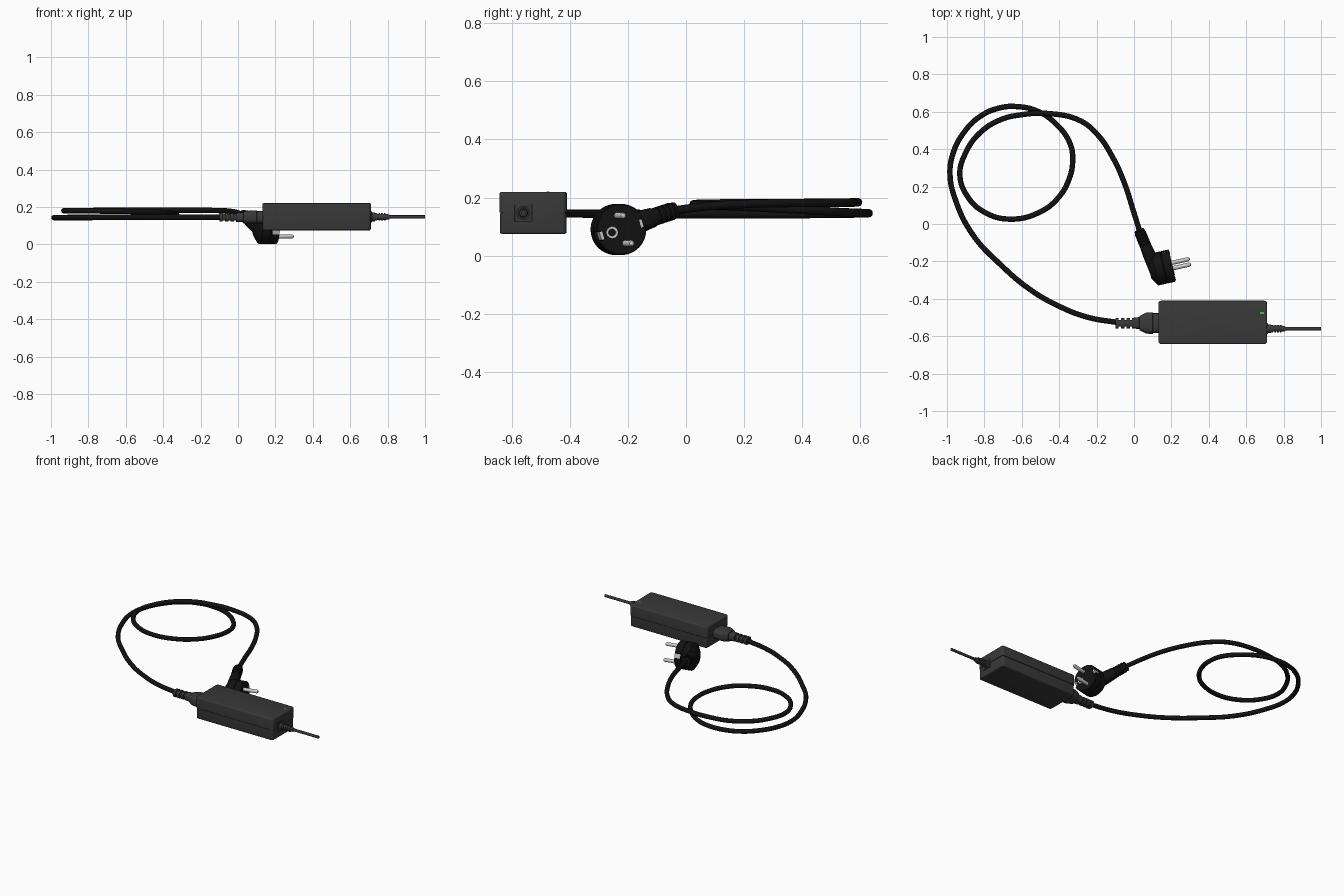
import bpy, bmesh
from math import sin, cos, pi, radians, copysign
from mathutils import Matrix, Vector

if "Cube" in bpy.data.objects:
    bpy.data.objects.remove(bpy.data.objects["Cube"])


def material(name, r, g, b):
    m = bpy.data.materials.new(name)
    m.diffuse_color = (r, g, b, 1)
    m.use_nodes = True
    m.node_tree.nodes["Principled BSDF"].inputs["Base Color"].default_value = m.diffuse_color
    return m


BRICK = material("charcoal_plastic", .04, .04, .04)
BLACK = material("black_rubber", .006, .006, .006)
METAL = material("metal", .6, .6, .6)
GREEN = material("green_light", .03, .6, .05)


def finish(name, bm, mat, mtx):
    bmesh.ops.recalc_face_normals(bm, faces=bm.faces)
    me = bpy.data.meshes.new(name)
    bm.to_mesh(me)
    bm.free()
    ob = bpy.data.objects.new(name, me)
    bpy.context.collection.objects.link(ob)
    ob.matrix_world = mtx
    me.materials.append(mat)
    bpy.context.view_layer.objects.active = ob
    bpy.ops.object.select_all(action='DESELECT')
    ob.select_set(True)
    bpy.ops.object.shade_smooth_by_angle(angle=radians(35))
    return ob


def loft(name, sections, mat, mtx=Matrix(), power=2, n=32):
    """Skin sections (x, half y, half z) along x; power > 2 squares them off."""
    bm = bmesh.new()
    rings = []
    for x, hy, hz in sections:
        ring = []
        for i in range(n):
            c, s = cos(2 * pi * i / n), sin(2 * pi * i / n)
            ring.append(bm.verts.new((x, hy * copysign(abs(c) ** (2 / power), c),
                                      hz * copysign(abs(s) ** (2 / power), s))))
        rings.append(ring)
    for a, b in zip(rings, rings[1:]):
        for i in range(n):
            j = (i + 1) % n
            bm.faces.new((a[i], a[j], b[j], b[i]))
    bm.faces.new(rings[0])
    bm.faces.new(rings[-1])
    return finish(name, bm, mat, mtx)


def box(name, lo, hi, mat, mtx=Matrix(), corner=0, edge=0):
    """Box with rounded vertical corners and smaller rounded rims."""
    lo, hi = Vector(lo), Vector(hi)
    bm = bmesh.new()
    bmesh.ops.create_cube(bm, size=1)
    for v in bm.verts:
        v.co = (lo + hi) / 2 + v.co * (hi - lo)
    if corner:
        up = [e for e in bm.edges if abs(e.verts[0].co.z - e.verts[1].co.z) > 1e-4]
        bmesh.ops.bevel(bm, geom=up, offset=corner, segments=4, profile=.5, affect='EDGES')
    if edge:
        z = hi.z if edge > 0 else lo.z
        rim = [e for e in bm.edges if all(abs(v.co.z - z) < 1e-5 for v in e.verts)]
        bmesh.ops.bevel(bm, geom=rim, offset=abs(edge), segments=3, profile=.5, affect='EDGES')
    return finish(name, bm, mat, mtx)


def tube(name, pts, radius, mat):
    cu = bpy.data.curves.new(name, 'CURVE')
    cu.dimensions = '3D'
    cu.bevel_depth, cu.bevel_resolution = radius, 4
    cu.resolution_u, cu.use_fill_caps = 8, True
    sp = cu.splines.new('BEZIER')
    sp.bezier_points.add(len(pts) - 1)
    for p, co in zip(sp.bezier_points, pts):
        p.co = co
        p.handle_left_type = p.handle_right_type = 'AUTO'
    cu.materials.append(mat)
    ob = bpy.data.objects.new(name, cu)
    bpy.context.collection.objects.link(ob)


def ribs(x0, x1, count, outer, inner):
    """Sections alternating between ribs and grooves."""
    out, step = [], (x1 - x0) / count
    for i in range(count):
        a = x0 + i * step
        out += [(a, *outer), (a + step * .6, *outer), (a + step * .6, *inner), (a + step, *inner)]
    return out


# Adapter brick: two shells with a recessed seam
box("brick_lower_shell", (.132, -.641, .075), (.71, -.411, .145), BRICK, corner=.016, edge=-.007)
box("brick_upper_shell", (.13, -.642, .148), (.712, -.41, .22), BRICK, corner=.016, edge=.007)
box("brick_seam", (.134, -.638, .14), (.708, -.414, .153), BRICK, corner=.016)
box("status_light", (.675, -.48, .218), (.695, -.47, .2212), GREEN)

# Low-voltage output lead
OUT = Matrix.Translation((0, -.56, .147))
box("output_boss", (.70, -.03, -.03), (.716, .03, .03), BRICK, OUT, corner=.004)
loft("output_strain_relief", [(.71, .024, .024), (.732, .024, .024), (.732, .019, .019)]
     + ribs(.735, .795, 4, (.02, .02), (.016, .016)) + [(.795, .015, .015), (.81, .013, .013)],
     BRICK, OUT)
tube("output_lead", [(.79, -.56, .147), (.9, -.56, .147), (1, -.56, .147)], .009, BRICK)

# Mains inlet connector plugged into the brick
loft("inlet_connector", ribs(-.1, -.01, 3, (.028, .023), (.018, .017))
     + [(-.01, .028, .024), (.028, .032, .026), (.03, .038, .032), (.065, .056, .036),
        (.1, .058, .036), (.102, .053, .034), (.135, .053, .034)],
     BRICK, Matrix.Translation((0, -.53, .145)), power=3.2)

# Mains cable: long sweep, one coil, then down to the wall plug
tube("mains_cable", [
    (-.08, -.528, .145), (-.25, -.498, .145), (-.40, -.44, .145), (-.556, -.35, .145),
    (-.717, -.214, .144), (-.86, -.06, .143), (-.955, .13, .143), (-.984, .27, .143),
    (-.965, .385, .143), (-.909, .49, .144), (-.82, .577, .145), (-.717, .621, .146),
    (-.63, .628, .146), (-.52, .605, .147), (-.417, .535, .15), (-.342, .43, .156),
    (-.328, .342, .161), (-.345, .246, .166), (-.406, .139, .171), (-.503, .064, .174),
    (-.66, .026, .177), (-.797, .062, .179), (-.888, .144, .18), (-.931, .262, .18),
    (-.898, .385, .18), (-.824, .487, .181), (-.717, .556, .182), (-.61, .583, .183),
    (-.45, .59, .184), (-.289, .553, .183), (-.198, .481, .182), (-.112, .353, .181),
    (-.048, .21, .178), (-.005, .075, .17), (.04, -.07, .152)], .0145, BLACK)

# Wall plug frame: x along the pins, y along the neck, origin at face centre
yaw, tilt = radians(12.5), radians(17)
PLUG = (Matrix.Translation((.205, -.222, .09)) @ Matrix.Rotation(yaw, 4, 'Z')
        @ Matrix.Rotation(tilt, 4, 'X'))
body = loft("plug_body", [(-.125, .04, .04), (-.12, .052, .052), (-.1, .084, .084),
                          (-.095, .088, .088), (-.05, .088, .088), (-.048, .085, .085),
                          (-.045, .088, .088), (-.003, .088, .088), (0, .085, .085)],
            BLACK, PLUG, n=48)

# Side notches with earth contact strips
for side, label in ((1, "near"), (-1, "far")):
    y0, y1 = sorted((side * .074, side * .1))
    cut = box(f"notch_cutter_{label}", (-.04, y0, -.018), (.02, y1, .018), BLACK, PLUG)
    cut.hide_render = True
    cut.hide_set(True)
    mod = body.modifiers.new("notch", 'BOOLEAN')
    mod.operation, mod.object = 'DIFFERENCE', cut
    y0, y1 = sorted((side * .068, side * .078))
    box(f"earth_strip_{label}", (-.038, y0, -.014), (.002, y1, .014), METAL, PLUG)

# Earth socket on the face and the two pins
SOCKET = PLUG @ Matrix.Translation((0, -.035, 0))
loft("earth_socket_rim", [(-.004, .02, .02), (.0025, .02, .02), (.0025, .013, .013),
                          (-.003, .013, .013)], METAL, SOCKET, n=24)
loft("earth_socket_hole", [(-.002, .013, .013), (.003, .012, .012)], BLACK, SOCKET, n=24)
for s, label in ((1, "upper"), (-1, "lower")):
    loft(f"pin_{label}", [(-.01, .0115, .0115), (.088, .0115, .0115), (.096, .008, .008),
                          (.099, .003, .003)],
         METAL, PLUG @ Matrix.Translation((0, 0, s * .05)), n=20)

# Neck leaving the plug sideways, with ribbed strain relief
start, end = Vector((-.088, -.035, 0)), Vector((-.132, .23, 0))
axis = end - start
NECK = PLUG @ Matrix.Translation(start) @ axis.to_track_quat('X', 'Z').to_matrix().to_4x4()
L = axis.length
loft("plug_neck", [(0, .034, .04), (L * .45, .034, .039), (L * .66, .031, .034)]
     + ribs(L * .68, L * .96, 4, (.031, .031), (.025, .025)) + [(L * .96, .029, .029), (L, .027, .027)],
     BLACK, NECK, power=2.6)
